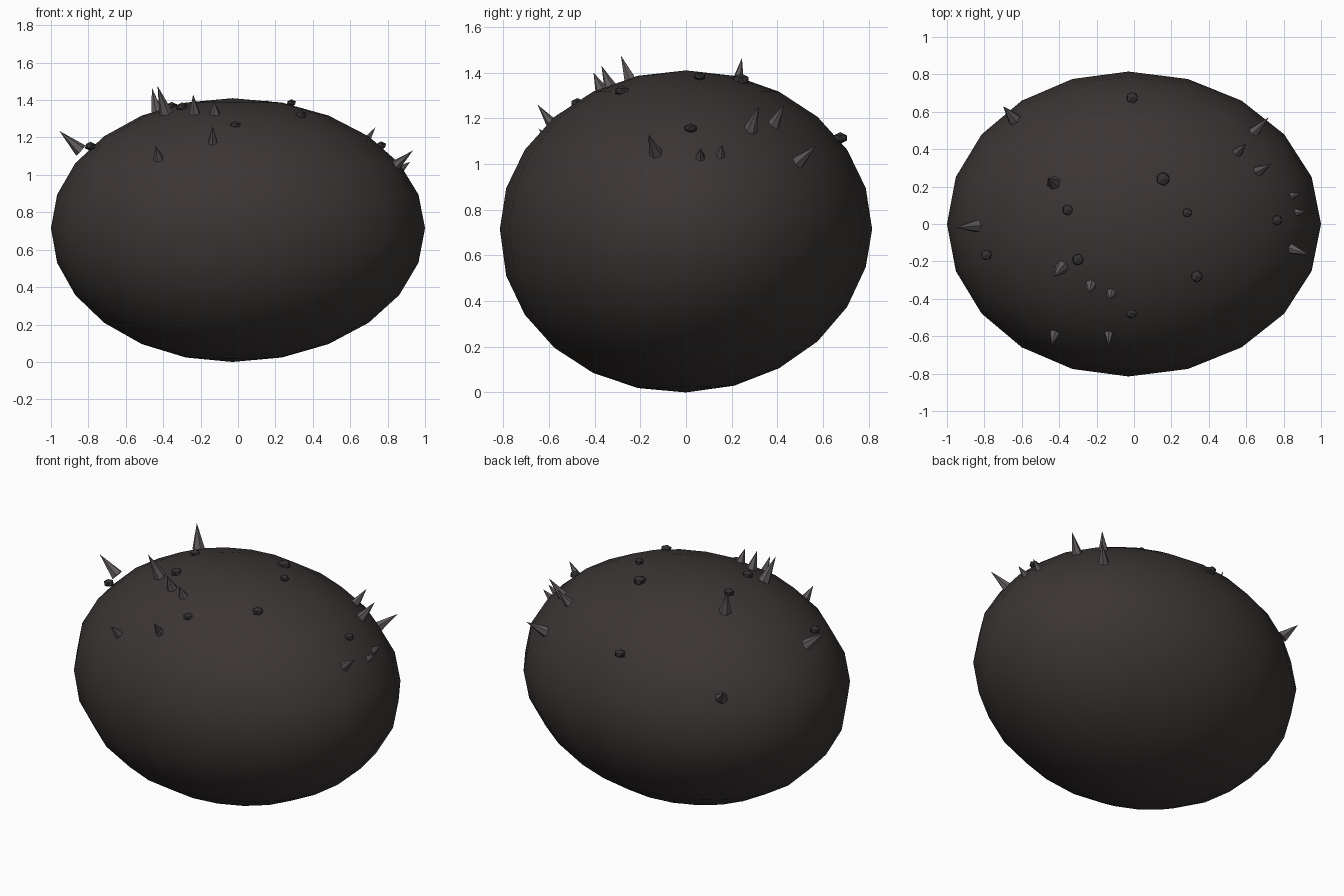
import bpy, bmesh, math
from mathutils import Vector, Matrix

if "Cube" in bpy.data.objects:
    bpy.data.objects.remove(bpy.data.objects["Cube"])


def material(name, rgb):
    m = bpy.data.materials.new(name)
    m.diffuse_color = (*rgb, 1)
    m.use_nodes = True
    m.node_tree.nodes["Principled BSDF"].inputs["Base Color"].default_value = m.diffuse_color
    return m


shell = material("dark brown", (0.044, 0.036, 0.035))
horn = material("grey horn", (0.115, 0.1, 0.104))
wart = material("charcoal", (0.035, 0.031, 0.031))


def make(name, bm, mat, smooth=False):
    mesh = bpy.data.meshes.new(name)
    for f in bm.faces:
        f.smooth = smooth
    bm.to_mesh(mesh)
    bm.free()
    mesh.materials.append(mat)
    ob = bpy.data.objects.new(name, mesh)
    bpy.context.collection.objects.link(ob)
    return ob


# Body: a faceted-outline egg, slightly fuller to one side and underneath
MID = 0.715
bm = bmesh.new()
bmesh.ops.create_uvsphere(bm, u_segments=20, v_segments=12, radius=1)
for v in bm.verts:
    x, y, z = v.co
    v.co = (-0.03 + x * (1.03 if x > 0 else 0.97),
            y * 0.815,
            MID + z * (0.695 if z > 0 else 0.715) + (0.02 * y if z < -0.1 else 0))
make("body", bm, shell, smooth=True)


def surface_z(x, y):
    u = (x + 0.03) / (1.03 if x > -0.03 else 0.97)
    return MID + 0.695 * math.sqrt(max(0, 1 - u * u - (y / 0.815) ** 2))


# Spikes: six-sided cones given as base point and tip point
spikes = [
    ((-0.64, 0.56, 0.96), (-0.70, 0.63, 1.03)),
    ((-0.84, -0.01, 1.13), (-0.955, -0.02, 1.235)),
    ((-0.43, 0.22, 1.32), (-0.46, 0.245, 1.465)),
    ((-0.385, -0.23, 1.33), (-0.43, -0.285, 1.475)),
    ((-0.23, -0.32, 1.31), (-0.24, -0.37, 1.43)),
    ((-0.12, -0.36, 1.30), (-0.13, -0.405, 1.40)),
    ((-0.42, -0.57, 1.07), (-0.44, -0.645, 1.155)),
    ((-0.135, -0.56, 1.14), (-0.135, -0.65, 1.26)),
    ((0.63, 0.48, 1.00), (0.72, 0.57, 1.08)),
    ((0.54, 0.37, 1.15), (0.60, 0.43, 1.26)),
    ((0.65, 0.275, 1.13), (0.735, 0.32, 1.255)),
    ((0.81, 0.145, 1.01), (0.89, 0.16, 1.085)),
    ((0.83, 0.06, 1.00), (0.92, 0.065, 1.07)),
    ((0.82, -0.125, 1.03), (0.935, -0.165, 1.13)),
]
for i, (base, tip) in enumerate(spikes, 1):
    base, tip = Vector(base), Vector(tip)
    axis = tip - base
    bm = bmesh.new()
    place = (Matrix.Translation((base + tip) / 2)
             @ axis.to_track_quat('Z', 'Y').to_matrix().to_4x4())
    bmesh.ops.create_cone(bm, cap_ends=True, segments=6, radius1=0.037,
                          radius2=0, depth=axis.length, matrix=place)
    make(f"spike_{i}", bm, horn)

# Warts: small flattened knobs resting on the body (x, y, radius, lift)
warts = [
    (-0.01, 0.675, 0.034, 0.01), (0.155, 0.24, 0.04, 0.0),
    (0.285, 0.06, 0.027, 0.01), (0.765, 0.02, 0.03, 0.0),
    (-0.355, 0.075, 0.032, 0.0), (-0.79, -0.165, 0.032, 0.03),
    (-0.30, -0.19, 0.034, 0.0), (0.335, -0.28, 0.034, 0.0),
    (-0.015, -0.475, 0.032, -0.015),
]
for i, (x, y, r, lift) in enumerate(warts, 1):
    bm = bmesh.new()
    place = (Matrix.Translation((x, y, surface_z(x, y) + lift))
             @ Matrix.Diagonal((1, 1, 0.75, 1)))
    bmesh.ops.create_icosphere(bm, subdivisions=1, radius=r, matrix=place)
    make(f"wart_{i}", bm, wart)
